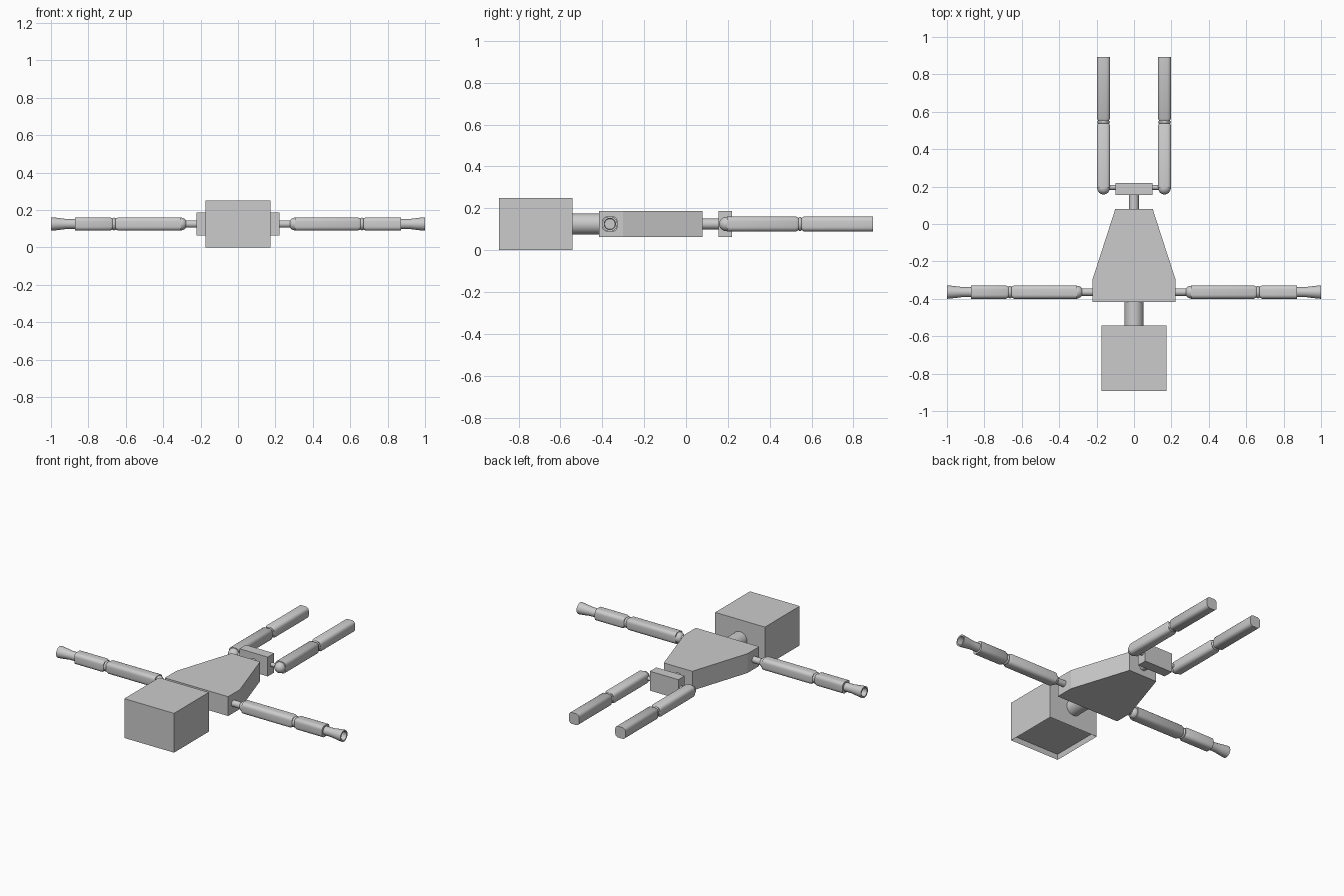
import bpy, bmesh
from math import pi, cos, sin
from mathutils import Vector

if "Cube" in bpy.data.objects:
    bpy.data.objects.remove(bpy.data.objects["Cube"])

Z = 0.125  # common centre height


def finish(name, bm, smooth=True):
    bmesh.ops.recalc_face_normals(bm, faces=bm.faces)
    me = bpy.data.meshes.new(name)
    bm.to_mesh(me)
    bm.free()
    ob = bpy.data.objects.new(name, me)
    bpy.context.collection.objects.link(ob)
    if smooth:
        bpy.ops.object.select_all(action='DESELECT')
        ob.select_set(True)
        bpy.context.view_layer.objects.active = ob
        bpy.ops.object.shade_smooth_by_angle(angle=0.7)
    return ob


def circle(n=24):
    return [(cos(2 * pi * i / n), sin(2 * pi * i / n)) for i in range(n)]


def rounded_square(r=0.6, steps=5):
    pts = []
    for q, (sx, sy) in enumerate([(1, 1), (-1, 1), (-1, -1), (1, -1)]):
        for i in range(steps + 1):
            a = pi / 2 * (q + i / steps)
            pts.append((sx * (1 - r) + r * cos(a), sy * (1 - r) + r * sin(a)))
    return pts


def loft(name, origin, axis, rings, section):
    """Skin a section along an axis; rings are (distance, radius)."""
    d, up = Vector(axis), Vector((0, 0, 1))
    side = up.cross(d)
    bm = bmesh.new()
    loops = [[bm.verts.new(Vector(origin) + d * t + (side * u + up * v) * r)
              for u, v in section] for t, r in rings]
    for a, b in zip(loops, loops[1:]):
        for i in range(len(a)):
            j = (i + 1) % len(a)
            bm.faces.new((a[i], a[j], b[j], b[i]))
    bm.faces.new(loops[0])
    bm.faces.new(loops[-1])
    return finish(name, bm)


def ball(name, loc, size):
    bm = bmesh.new()
    bmesh.ops.create_uvsphere(bm, u_segments=24, v_segments=14, radius=1)
    bmesh.ops.scale(bm, vec=size, verts=bm.verts)
    bmesh.ops.translate(bm, vec=loc, verts=bm.verts)
    finish(name, bm)


def prism(name, outline, z0, z1):
    bm = bmesh.new()
    f = bm.faces.new([bm.verts.new((x, y, z0)) for x, y in outline])
    ext = bmesh.ops.extrude_face_region(bm, geom=[f], use_keep_orig=True)
    for v in ext['geom']:
        if isinstance(v, bmesh.types.BMVert):
            v.co.z = z1
    return bm


def rect(x, y0, y1):
    return [(-x, y0), (x, y0), (x, y1), (-x, y1)]


# Head with a shallow recess underneath
bm = prism("head", rect(0.175, -0.893, -0.543), 0, 0.25)
bmesh.ops.recalc_face_normals(bm, faces=bm.faces)
base = min(bm.faces, key=lambda f: f.calc_center_median().z)
bmesh.ops.inset_region(bm, faces=[base], thickness=0.012)
bmesh.ops.translate(bm, vec=(0, 0, 0.03), verts=base.verts)
finish("head", bm, False)

# Torso and hip block
torso = [(-0.223, -0.417), (0.223, -0.417), (0.223, -0.30),
         (0.1, 0.08), (-0.1, 0.08), (-0.223, -0.30)]
finish("torso", prism("torso", torso, 0.064, 0.187), False)
finish("hips", prism("hips", rect(0.1, 0.156, 0.22), 0.064, 0.187), False)

# Neck and waist rods
loft("neck", (0, -0.56, Z), (0, 1, 0), [(0, 0.05), (0.16, 0.05)], circle(32))
loft("waist", (0, 0.06, Z), (0, 1, 0), [(0, 0.026), (0.11, 0.026)], circle())

R = 0.036
AY, LX = -0.364, 0.163
for s, tag in ((-1, "left"), (1, "right")):
    out = (s, 0, 0)
    a0 = (0, AY, Z)
    # Arm
    loft(tag + "_shoulder_pin", a0, out, [(0.2, 0.02), (0.3, 0.02)], circle())
    ball(tag + "_shoulder_ball", (s * 0.305, AY, Z), (0.034, 0.034, 0.034))
    loft(tag + "_upper_arm", a0, out,
         [(0.305, R), (0.64, R), (0.655, 0.029)], rounded_square())
    ball(tag + "_elbow", (s * 0.663, AY, Z), (0.016, 0.034, 0.034))
    loft(tag + "_forearm", a0, out,
         [(0.671, 0.029), (0.685, R), (0.872, R)], rounded_square())
    # Flared hollow hand
    loft(tag + "_hand", a0, out,
         [(0.86, 0.027), (0.92, 0.027), (0.95, 0.031), (0.985, 0.035),
          (1.0, 0.036), (1.0, 0.027), (0.96, 0.025)], circle())
    # Leg
    l0 = (s * LX, 0, Z)
    fwd = (0, 1, 0)
    loft(tag + "_hip_pin", (0, 0.196, Z), out, [(0.09, 0.013), (0.16, 0.013)], circle())
    ball(tag + "_hip_ball", (s * LX, 0.192, Z), (0.034, 0.034, 0.034))
    loft(tag + "_thigh", l0, fwd,
         [(0.195, R), (0.525, R), (0.538, 0.029)], rounded_square())
    ball(tag + "_knee", (s * LX, 0.545, Z), (0.034, 0.016, 0.034))
    loft(tag + "_shin", l0, fwd,
         [(0.552, 0.029), (0.565, R), (0.893, R)], rounded_square())
